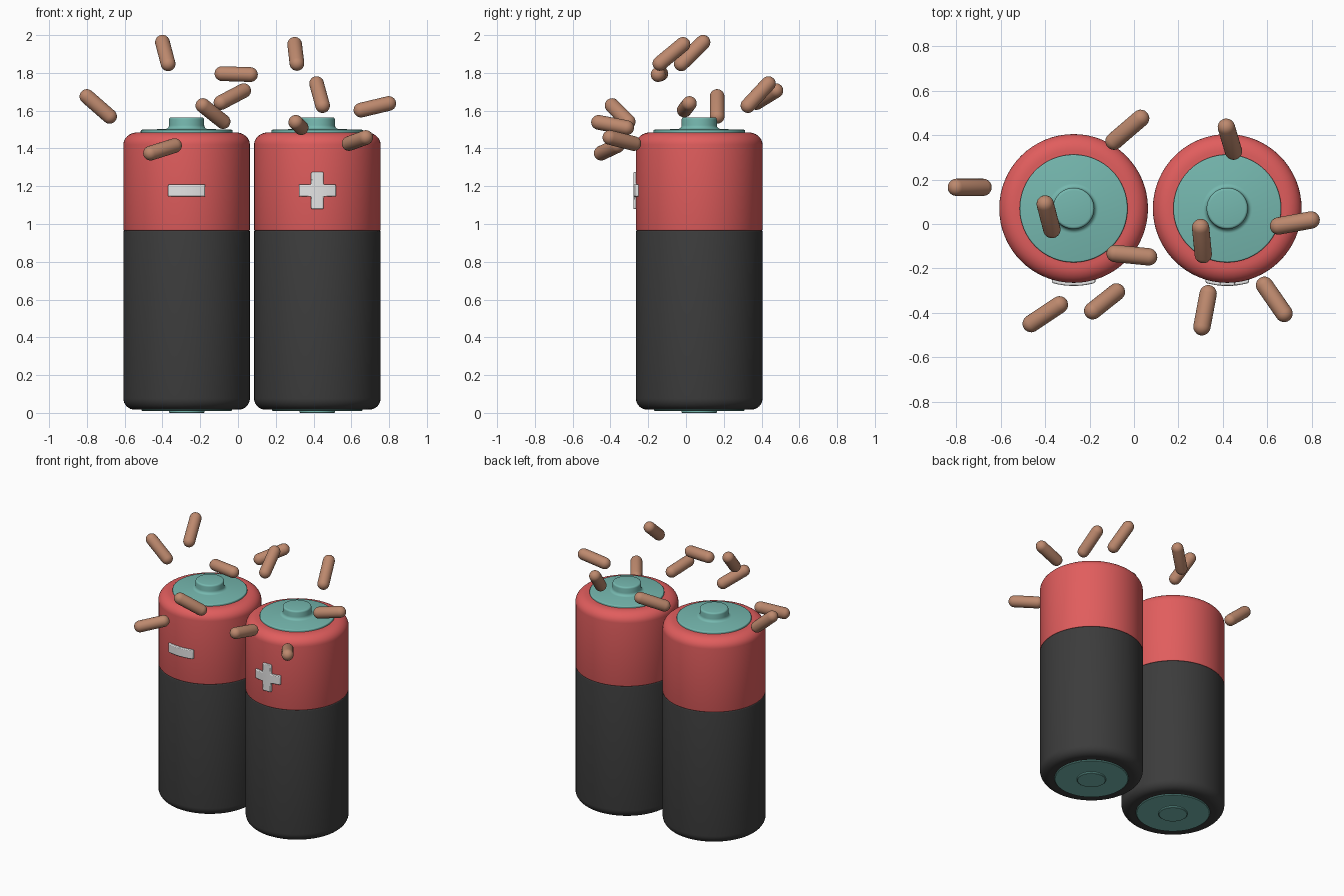
import bpy, bmesh
from math import sin, cos, pi, sqrt, radians
from mathutils import Vector

if "Cube" in bpy.data.objects:
    bpy.data.objects.remove(bpy.data.objects["Cube"], do_unlink=True)


def material(name, rgb):
    m = bpy.data.materials.new(name)
    m.use_nodes = True
    m.diffuse_color = (*rgb, 1)
    bsdf = next(n for n in m.node_tree.nodes if n.type == 'BSDF_PRINCIPLED')
    bsdf.inputs["Base Color"].default_value = (*rgb, 1)
    return m


red = material("red casing", (0.75, 0.11, 0.11))
black = material("charcoal casing", (0.045, 0.045, 0.045))
teal = material("teal metal", (0.18, 0.48, 0.43))
brown = material("brown pellet", (0.51, 0.25, 0.155))
white = material("white sign", (0.78, 0.78, 0.78))


def finish(bm, name, mat, angle=35):
    bmesh.ops.recalc_face_normals(bm, faces=bm.faces)
    me = bpy.data.meshes.new(name)
    bm.to_mesh(me)
    bm.free()
    me.shade_smooth()
    me.set_sharp_from_angle(angle=radians(angle))
    me.materials.append(mat)
    ob = bpy.data.objects.new(name, me)
    bpy.context.collection.objects.link(ob)
    return ob


def arc(r, z, rx, rz, start, end, n=8):
    """Elliptical run of (radius, height) points, angles in degrees."""
    steps = [radians(start + (end - start) * i / n) for i in range(n + 1)]
    return [(r + rx * cos(a), z + rz * sin(a)) for a in steps]


def lathe(name, profile, mat, sides=64):
    bm = bmesh.new()
    vs = [bm.verts.new((max(r, 0), 0, z)) for r, z in profile]
    edges = [bm.edges.new(p) for p in zip(vs, vs[1:])]
    bmesh.ops.spin(bm, geom=vs + edges, cent=(0, 0, 0), axis=(0, 0, 1),
                   dvec=(0, 0, 0), angle=2 * pi, steps=sides)
    bmesh.ops.remove_doubles(bm, verts=bm.verts, dist=0.0002)
    return finish(bm, name, mat)


R = 0.335      # casing radius
SEAM = 0.965   # height where the colours meet
CY = 0.07      # depth of both cells


def sign(name, cx, is_plus):
    """Raised plus or minus wrapped on the casing front."""
    size, cells = 0.195, 9
    arm = size / 6
    bm = bmesh.new()
    bmesh.ops.create_grid(bm, x_segments=cells, y_segments=cells, size=size / 2)
    drop = []
    for f in bm.faces:
        c = f.calc_center_median()
        if abs(c.y) > arm and not (is_plus and abs(c.x) < arm):
            drop.append(f)
    bmesh.ops.delete(bm, geom=drop, context='FACES')
    back = bm.faces[:]
    ext = bmesh.ops.extrude_face_region(bm, geom=back, use_keep_orig=True)
    front = {v for v in ext["geom"] if isinstance(v, bmesh.types.BMVert)}
    for v in bm.verts:
        x, h = v.co.x, v.co.y
        rad = R + 0.014 if v in front else R - 0.01
        v.co = (cx + x, CY - sqrt(rad * rad - x * x), 1.177 + h)
    ob = finish(bm, name, white, 30)
    bev = ob.modifiers.new("soft edges", 'BEVEL')
    bev.width, bev.segments = 0.005, 2
    bev.limit_method, bev.angle_limit = 'ANGLE', radians(40)


def battery(side, cx, is_plus):
    lower = ([(0, 0.017), (0.25, 0.017)]
             + arc(R - 0.06, 0.077, 0.06, 0.06, -90, 0)
             + arc(R - 0.006, SEAM - 0.006, 0.006, 0.006, 0, 90, 3)
             + [(0, SEAM)])
    upper = ([(0, SEAM)]
             + arc(R - 0.006, SEAM + 0.006, 0.006, 0.006, -90, 0, 3)
             + arc(R - 0.075, 1.42, 0.075, 0.065, 0, 90)
             + [(0, 1.485)])
    # raised disc with a filleted button
    top = ([(0, 1.475), (0.243, 1.475)]
           + arc(0.237, 1.493, 0.006, 0.006, 0, 90, 3)
           + arc(0.113, 1.523, 0.02, 0.02, 270, 180, 5)
           + arc(0.081, 1.553, 0.012, 0.012, 0, 90, 4)
           + [(0, 1.565)])
    bottom = [(0, 0), (0.09, 0), (0.094, 0.003), (0.094, 0.01),
              (0.236, 0.01), (0.24, 0.014), (0.24, 0.03), (0, 0.03)]
    for part, profile, mat in (("lower_casing", lower, black),
                               ("upper_casing", upper, red),
                               ("top_terminal", top, teal),
                               ("bottom_terminal", bottom, teal)):
        lathe(f"{side}_{part}", profile, mat).location = (cx, CY, 0)
    sign(f"{side}_{'plus' if is_plus else 'minus'}_sign", cx, is_plus)


battery("right", -0.272, False)
battery("left", 0.42, True)

# Floating pellets: centres of the two rounded ends
PELLETS = [
    ((-0.80, 0.165, 1.675), (-0.68, 0.165, 1.57)),
    ((-0.40, 0.09, 1.962), (-0.37, -0.025, 1.848)),
    ((-0.09, 0.373, 1.643), (0.03, 0.476, 1.706)),
    ((0.416, 0.436, 1.743), (0.448, 0.328, 1.627)),
    ((0.651, -0.009, 1.603), (0.798, 0.018, 1.638)),
    ((0.30, -0.016, 1.951), (0.312, -0.138, 1.85)),
    ((-0.085, -0.133, 1.796), (0.066, -0.148, 1.791)),
    ((-0.463, -0.449, 1.375), (-0.336, -0.364, 1.415)),
    ((-0.186, -0.391, 1.627), (-0.079, -0.306, 1.542)),
    ((0.306, -0.463, 1.538), (0.334, -0.314, 1.51)),
    ((0.588, -0.276, 1.426), (0.676, -0.403, 1.458)),
]
PR = 0.039
for i, ends in enumerate(PELLETS):
    a, b = map(Vector, ends)
    half = (b - a).length / 2
    profile = (arc(0, -half, PR, PR, -90, 0, 6) + arc(0, half, PR, PR, 0, 90, 6))
    ob = lathe(f"pellet_{i + 1}", profile, brown, 24)
    ob.location = (a + b) / 2
    ob.rotation_mode = 'QUATERNION'
    ob.rotation_quaternion = (b - a).to_track_quat('Z', 'Y')
